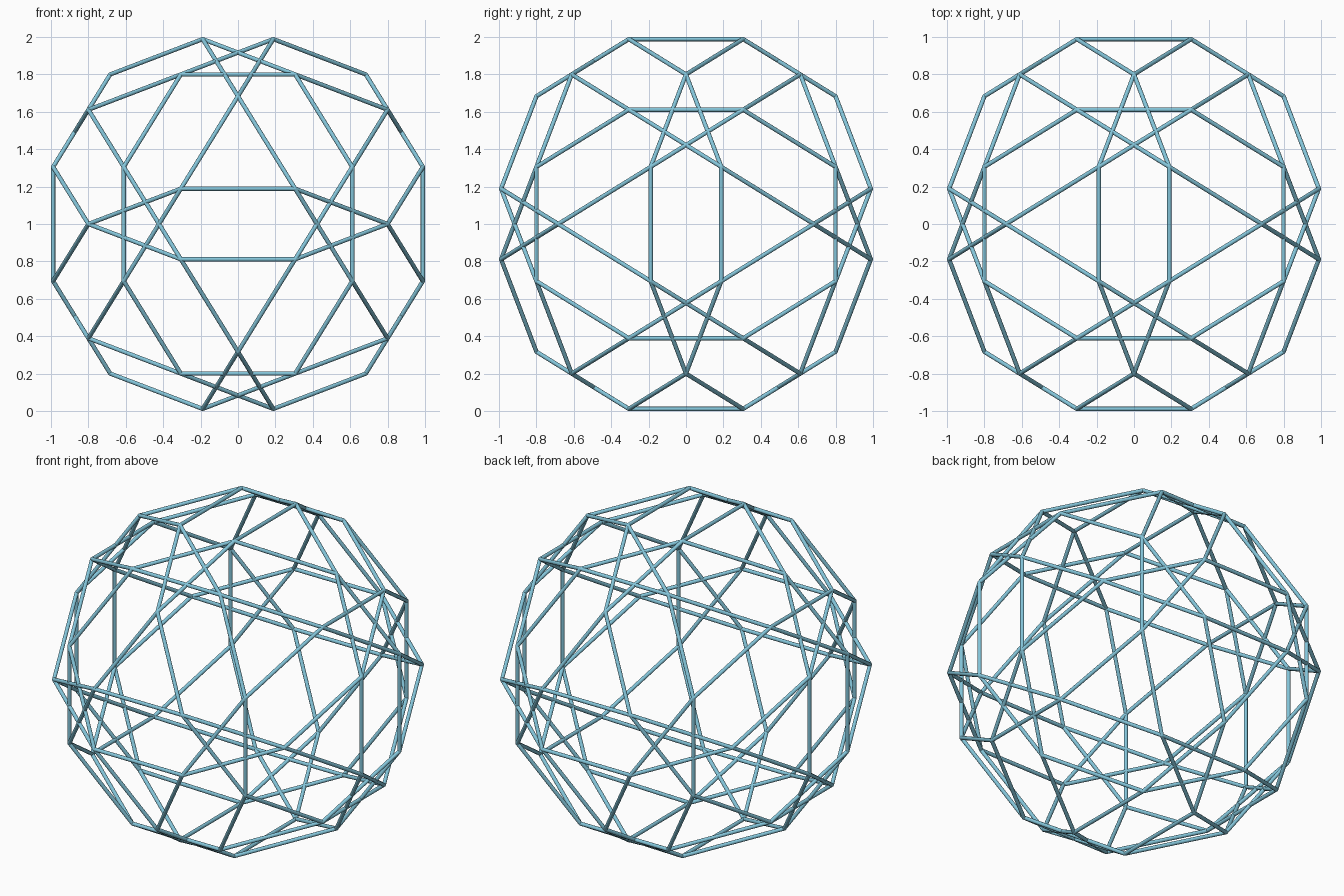
import bpy, bmesh, itertools
from mathutils import Vector, Matrix

if "Cube" in bpy.data.objects:
    bpy.data.objects.remove(bpy.data.objects["Cube"])

R = 0.0115                      # strut radius
PHI = (1 + 5 ** 0.5) / 2
S = (1 - R) / (2 * PHI)         # outermost strut surface reaches 1.0
CENTRE = Vector((0, 0, 1))

# 60 vertices: cyclic permutations and all signs of three seed points
seeds = [(1 / PHI, 1, 2 * PHI), (1, 2, PHI ** 2), (0, PHI ** 2, 5 ** 0.5)]
points = set()
for seed in seeds:
    for k in range(3):
        p = seed[k:] + seed[:k]
        for signs in itertools.product((1, -1), repeat=3):
            points.add(tuple(a * b + 0.0 for a, b in zip(p, signs)))
points = [Vector(p) for p in sorted(points)]

# 120 equal edges of length 2 (overlapping star and decagon rings)
edges = [(a, b) for a, b in itertools.combinations(points, 2)
         if abs((a - b).length - 2) < 1e-3]

mat = bpy.data.materials.new("light_blue")
mat.diffuse_color = (0.23, 0.56, 0.70, 1)
mat.use_nodes = True
mat.node_tree.nodes["Principled BSDF"].inputs["Base Color"].default_value = mat.diffuse_color


def finish(bm, name):
    me = bpy.data.meshes.new(name)
    bm.to_mesh(me)
    bm.free()
    me.materials.append(mat)
    ob = bpy.data.objects.new(name, me)
    bpy.context.collection.objects.link(ob)
    for poly in me.polygons:
        poly.use_smooth = True
    return ob


# Round struts along every edge
bm = bmesh.new()
for a, b in edges:
    rot = (b - a).to_track_quat('Z', 'Y').to_matrix().to_4x4()
    mid = CENTRE + (a + b) * 0.5 * S
    bmesh.ops.create_cone(bm, cap_ends=False, segments=12, radius1=R, radius2=R,
                          depth=(b - a).length * S,
                          matrix=Matrix.Translation(mid) @ rot)
finish(bm, "struts")

# Small rounded joints closing the strut ends
bm = bmesh.new()
for p in points:
    bmesh.ops.create_uvsphere(bm, u_segments=12, v_segments=8, radius=R,
                              matrix=Matrix.Translation(CENTRE + p * S))
finish(bm, "joints")
